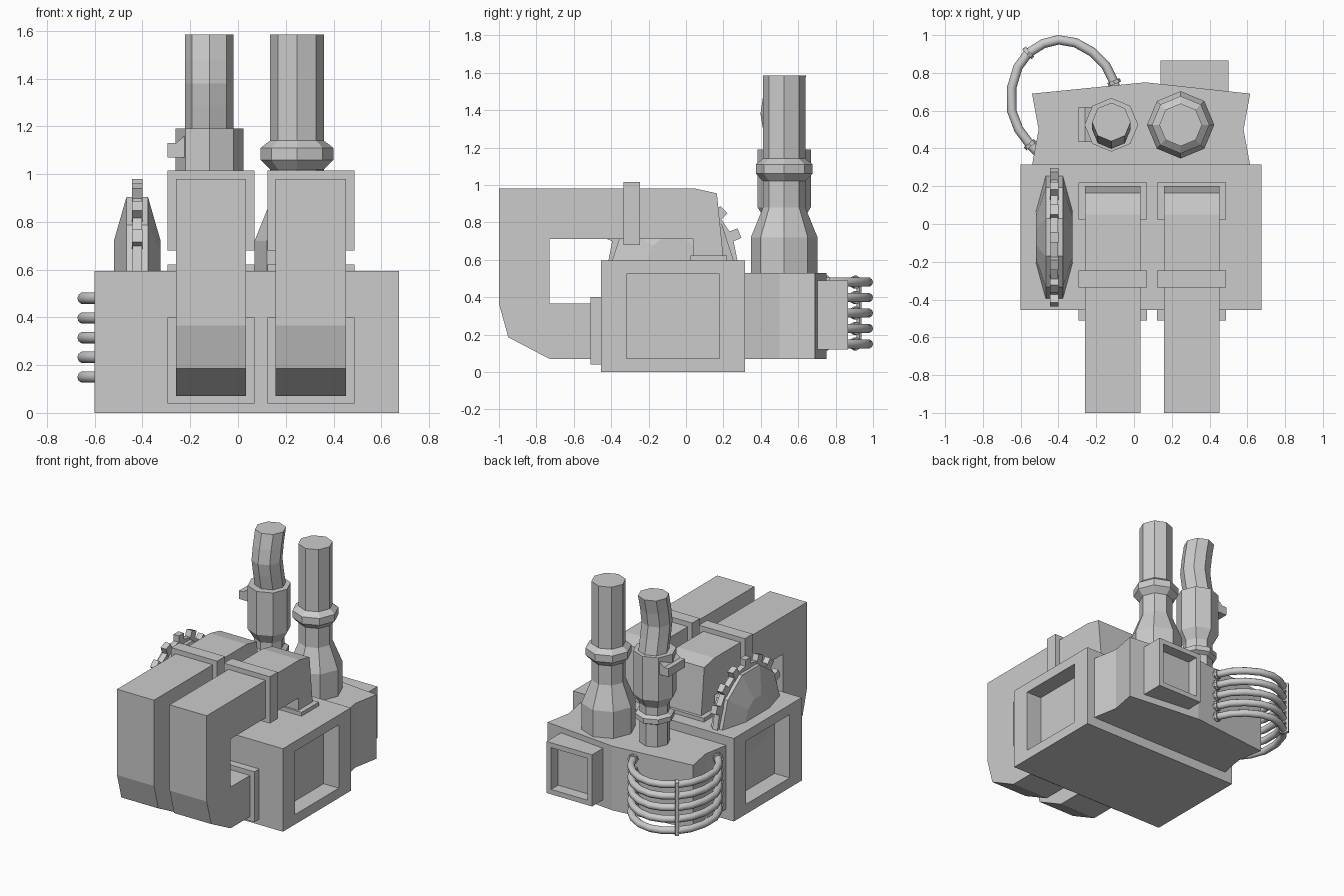
import bpy, bmesh
from math import sin, cos, pi, radians
from mathutils import Vector, Matrix

if "Cube" in bpy.data.objects:
    bpy.data.objects.remove(bpy.data.objects["Cube"])

metal = bpy.data.materials.new("plain_grey")
metal.use_nodes = True
metal.diffuse_color = (0.6, 0.6, 0.6, 1)
metal.node_tree.nodes["Principled BSDF"].inputs["Base Color"].default_value = (0.6, 0.6, 0.6, 1)


def finish(bm, name):
    bmesh.ops.recalc_face_normals(bm, faces=bm.faces)
    mesh = bpy.data.meshes.new(name)
    bm.to_mesh(mesh)
    bm.free()
    mesh.materials.append(metal)
    obj = bpy.data.objects.new(name, mesh)
    bpy.context.collection.objects.link(obj)
    return obj


def add_box(bm, x, y, z):
    mid = [(a + b) / 2 for a, b in (x, y, z)]
    size = [b - a for a, b in (x, y, z)]
    mat = Matrix.Translation(mid) @ Matrix.Diagonal((*size, 1))
    return bmesh.ops.create_cube(bm, size=1, matrix=mat)


def box(name, x, y, z, recesses=(), border=0.1, depth=0.1):
    """Box with optional recessed panels on the faces that look along given directions."""
    bm = bmesh.new()
    add_box(bm, x, y, z)
    for direction in recesses:
        bm.normal_update()
        d = Vector(direction)
        face = max(bm.faces, key=lambda f: f.normal.dot(d) + f.calc_center_median().dot(d))
        bmesh.ops.inset_individual(bm, faces=[face], thickness=border)
        if d.x:
            mid = face.calc_center_median()
            for v in face.verts:
                v.co.y = mid.y + (v.co.y - mid.y) * 0.79
        inner = bmesh.ops.extrude_discrete_faces(bm, faces=[face])["faces"][0]
        bmesh.ops.translate(bm, vec=-d * depth, verts=inner.verts)
    return finish(bm, name)


def prism(name, outline, place, lo, hi):
    """Extrude a 2D outline; place(u, v, w) maps it into space."""
    bm = bmesh.new()
    ends = [[bm.verts.new(place(u, v, w)) for u, v in outline] for w in (lo, hi)]
    for ring in ends:
        bm.faces.new(ring)
    n = len(outline)
    for i in range(n):
        j = (i + 1) % n
        bm.faces.new((ends[0][i], ends[0][j], ends[1][j], ends[1][i]))
    return finish(bm, name)


def stack(name, rings, sides=8):
    """Skin rings given as (centre, radius, axis u, axis v)."""
    bm = bmesh.new()
    loops = []
    for c, r, u, v in rings:
        angles = [2 * pi * k / sides for k in range(sides)]
        loops.append([bm.verts.new(Vector(c) + r * (cos(a) * u + sin(a) * v)) for a in angles])
    for a, b in zip(loops, loops[1:]):
        for i in range(sides):
            j = (i + 1) % sides
            bm.faces.new((a[i], a[j], b[j], b[i]))
    bm.faces.new(loops[0])
    bm.faces.new(loops[-1])
    return finish(bm, name)


X, Y, Z = Vector((1, 0, 0)), Vector((0, 1, 0)), Vector((0, 0, 1))

# Main housing and the rear housing with pinched sides
box("main_housing", (-0.6, 0.675), (-0.455, 0.315), (0, 0.595),
    recesses=((1, 0, 0), (-1, 0, 0)), depth=0.12)
prism("rear_housing",
      [(-0.54, 0.31), (0.615, 0.31), (0.58, 0.5), (0.615, 0.69),
       (0.06, 0.75), (-0.54, 0.69), (-0.505, 0.5)],
      lambda u, v, w: (u, v, w), 0.07, 0.53)
box("rear_socket", (0.14, 0.5), (0.68, 0.865), (0.12, 0.49),
    recesses=((0, 1, 0),), border=0.05, depth=0.08)

# Pair of hooked ducts with straps and mounting plates
duct = [(-1, 0.98), (0.05, 0.98), (0.165, 0.955), (0.2, 0.61), (0.04, 0.61),
        (0.04, 0.71), (-0.73, 0.71), (-0.73, 0.365), (-0.48, 0.365),
        (-0.48, 0.07), (-0.73, 0.07), (-0.95, 0.185), (-1, 0.365)]
for side, x in (("right", -0.113), ("left", 0.305)):
    prism(side + "_duct", duct, lambda u, v, w: (w, u, v), x - 0.147, x + 0.147)
    wide = (x - 0.182, x + 0.182)
    box(side + "_duct_strap", wide, (-0.335, -0.245), (0.68, 1.015))
    box(side + "_front_plate", wide, (-0.51, -0.45), (0.04, 0.4))
    box(side + "_top_plate", wide, (0.025, 0.22), (0.59, 0.622))

# Wide exhaust pipe
wide_profile = [(0.5, 0.178), (0.72, 0.178), (0.88, 0.113), (1.02, 0.113), (1.06, 0.152),
                (1.11, 0.152), (1.14, 0.113), (1.585, 0.113)]
stack("wide_exhaust", [((0.247, 0.525, z), r, X, Y) for z, r in wide_profile])

# Narrow exhaust pipe: lower pipe with collar and sleeve, then a bent top
narrow_profile = [(0.5, 0.1), (0.69, 0.1), (0.705, 0.13), (0.74, 0.13), (0.755, 0.1),
                  (0.81, 0.1), (0.88, 0.142), (1.19, 0.142)]
stack("narrow_exhaust", [((-0.12, 0.525, z), r, X, Y) for z, r in narrow_profile])
bend = [(0.54, 1.17), (0.515, 1.29), (0.5, 1.38), (0.515, 1.48), (0.54, 1.585)]
stack("bent_exhaust_top", [((-0.12, y, z), 0.102, X, Y) for y, z in bend])
prism("exhaust_side_block",
      [(-0.2, 1.07), (-0.295, 1.07), (-0.295, 1.13), (-0.26, 1.13), (-0.2, 1.18)],
      lambda u, v, w: (u, w, v), 0.435, 0.62)

# Toothed wheel half sunk into the top, with tapered covers on both faces
hub = Vector((-0.422, -0.07, 0.595))
cover = [(-0.097, 0.135), (-0.045, 0.325), (0.045, 0.325), (0.097, 0.135)]
stack("wheel_cover", [(hub + X * dx, r, Y, Z) for dx, r in cover], sides=10)
stack("wheel_disc", [(hub + X * dx, 0.345, Y, Z) for dx in (-0.02, 0.02)], sides=16)
bm = bmesh.new()
for k in range(1, 8):
    tooth = add_box(bm, (-0.022, 0.022), (0.3, 0.385), (-0.028, 0.028))
    turn = Matrix.Translation(hub) @ Matrix.Rotation(radians(22.5 * k), 4, "X")
    bmesh.ops.transform(bm, matrix=turn, verts=tooth["verts"])
finish(bm, "wheel_teeth")

# Five looping hoses with end collars and one shared clip
path = [(-0.5, 0.37), (-0.55, 0.42), (-0.61, 0.5), (-0.648, 0.6), (-0.648, 0.72),
        (-0.615, 0.83), (-0.56, 0.905), (-0.48, 0.955), (-0.4, 0.975), (-0.31, 0.96),
        (-0.22, 0.91), (-0.15, 0.84), (-0.105, 0.75), (-0.09, 0.69)]
for n in range(5):
    z = 0.15 + 0.0825 * n
    points = [Vector((x, y, z)) for x, y in path]
    rings = []
    for i, p in enumerate(points):
        along = (points[min(i + 1, len(path) - 1)] - points[max(i - 1, 0)]).normalized()
        rings.append((p, 0.025, along.cross(Z), Z))
    hose = stack(f"hose_{n + 1}", rings, sides=10)
    for f in hose.data.polygons:
        f.use_smooth = len(f.vertices) == 4
    for end, i in (("side", 1), ("clip", 6), ("back", 12)):
        c, r, u, v = rings[i]
        step = v.cross(u) * 0.01
        stack(f"hose_{n + 1}_{end}_collar", [(c - step, 0.035, u, v), (c + step, 0.035, u, v)])
bm = bmesh.new()
bar = add_box(bm, (-0.012, 0.012), (0.02, 0.034), (0.125, 0.505))
bmesh.ops.transform(bm, verts=bar["verts"],
                    matrix=Matrix.Translation((-0.56, 0.905, 0)) @ Matrix.Rotation(radians(40), 4, "Z"))
finish(bm, "hose_clip_bar")
